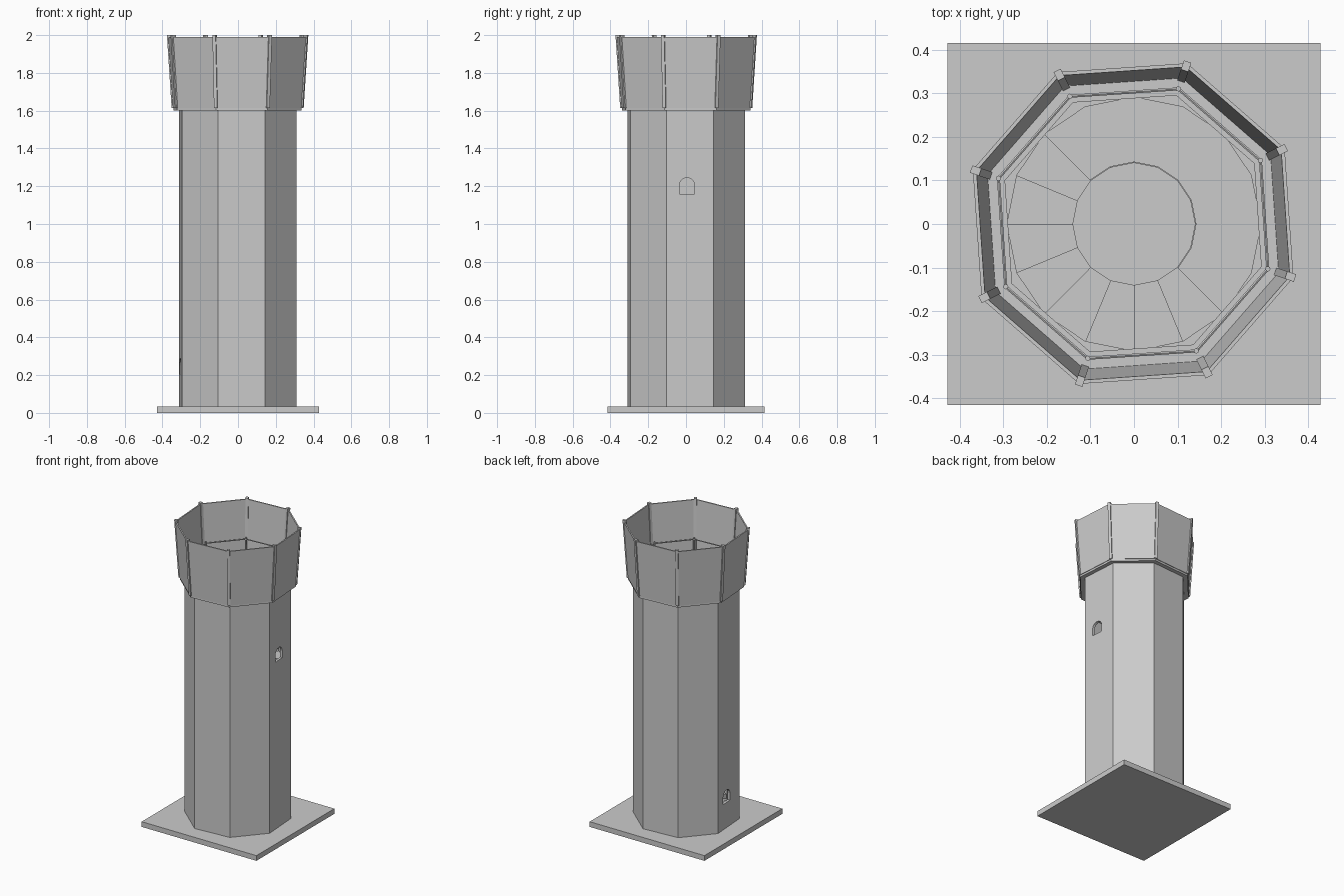
import bpy, bmesh, math
from mathutils import Vector, Matrix

if "Cube" in bpy.data.objects:
    bpy.data.objects.remove(bpy.data.objects["Cube"])

CX, CY, A0 = -0.002, 0.001, math.radians(26.4)   # tower axis and octagon twist


def make(name, bm):
    bmesh.ops.recalc_face_normals(bm, faces=bm.faces)
    me = bpy.data.meshes.new(name)
    bm.to_mesh(me)
    bm.free()
    ob = bpy.data.objects.new(name, me)
    bpy.context.collection.objects.link(ob)
    return ob


def corner(i, r, z):
    a = A0 + i * math.pi / 4
    return Vector((CX + r * math.cos(a), CY + r * math.sin(a), z))


def octagon_ring(name, profile):
    """Sweep a closed (radius, z) profile around the octagon."""
    bm = bmesh.new()
    rings = [[bm.verts.new(corner(i, r, z)) for i in range(8)] for r, z in profile]
    for k, ring in enumerate(rings):
        nxt = rings[(k + 1) % len(rings)]
        for i in range(8):
            j = (i + 1) % 8
            bm.faces.new((ring[i], ring[j], nxt[j], nxt[i]))
    return make(name, bm)


def add_bar(bm, p, q, w, sides):
    """Straight bar of radius w between two points."""
    d = q - p
    m = Matrix.Translation((p + q) / 2) @ d.to_track_quat('Z', 'Y').to_matrix().to_4x4()
    bmesh.ops.create_cone(bm, cap_ends=True, segments=sides, radius1=w, radius2=w,
                          depth=d.length, matrix=m)


def add_prism(bm, pts, vec):
    """Extrude a planar polygon along a vector."""
    f = bm.faces.new([bm.verts.new(p) for p in pts])
    ext = bmesh.ops.extrude_face_region(bm, geom=[f])
    bmesh.ops.translate(bm, vec=vec,
                        verts=[v for v in ext['geom'] if isinstance(v, bmesh.types.BMVert)])


def sector(a, b, r0, r1, z, n=1):
    angs = [math.radians(a + (b - a) * i / n) for i in range(n + 1)]
    return [(r1 * math.cos(t), r1 * math.sin(t), z) for t in angs] + \
           [(r0 * math.cos(t), r0 * math.sin(t), z) for t in reversed(angs)]


# Base plate
bm = bmesh.new()
bmesh.ops.create_cube(bm, size=1, matrix=Matrix.Translation((0, 0, 0.0175))
                      @ Matrix.Diagonal((0.856, 0.83, 0.035, 1)))
make("base_plate", bm)

# Hollow shaft
shaft = octagon_ring("tower_shaft", [(0.328, 0.03), (0.328, 1.605), (0.31, 1.605), (0.31, 0.03)])

# Arched windows cut through opposite sides
for side, zb in ((1, 1.16), (-1, 0.205)):
    bm = bmesh.new()
    w, zs = 0.04, zb + 0.045
    pts = [(-w, zb), (w, zb)] + [(w * math.cos(t), zs + w * math.sin(t))
                                 for t in (i * math.pi / 8 for i in range(9))]
    add_prism(bm, [(side * 0.22, y + 0.005, z) for y, z in pts], (side * 0.2, 0, 0))
    cutter = make("window_cutter", bm)
    cutter.hide_render = True
    cutter.hide_viewport = True
    mod = shaft.modifiers.new("window", 'BOOLEAN')
    mod.operation = 'DIFFERENCE'
    mod.solver = 'EXACT'
    mod.object = cutter

# Ledge, walkway and flared parapet wall
octagon_ring("walkway_ledge", [(0.31, 1.6), (0.358, 1.6), (0.358, 1.615), (0.31, 1.615)])
octagon_ring("parapet_wall", [(0.352, 1.613), (0.362, 1.613), (0.388, 1.99), (0.379, 1.99)])

# Slanted ribs on the parapet corners
bm = bmesh.new()
for i in range(8):
    a = A0 + i * math.pi / 4
    t = Vector((-math.sin(a), math.cos(a), 0)) * 0.009
    o = [corner(i, r, 1.615) for r in (0.344, 0.366)]
    before = set(bm.verts)
    add_prism(bm, [o[0] - t, o[1] - t, o[1] + t, o[0] + t],
              corner(i, 0.392, 2.0) - corner(i, 0.366, 1.615))
make("parapet_ribs", bm)

# Inner guard rail with corner posts
bm = bmesh.new()
for i in range(8):
    add_bar(bm, corner(i, 0.326, 1.61), corner(i, 0.326, 1.755), 0.006, 8)
    add_bar(bm, corner(i, 0.326, 1.745), corner(i + 1, 0.326, 1.745), 0.004, 6)
make("guard_rail", bm)

# Spiral stair, rising to the landing
bm = bmesh.new()
rise, top = 0.042, 1.575
for k in range(1, 37):
    b = 315 - 22.5 * (k - 1)
    z = top - rise * k
    if z > 0.06:
        add_prism(bm, sector(b - 22.5, b, 0.14, 0.292, z - 0.03), (0, 0, 0.03))
make("spiral_stair", bm)

# Half-circle landing at the top of the stair
bm = bmesh.new()
add_prism(bm, sector(-45, 135, 0.142, 0.292, top - 0.03, 8), (0, 0, 0.03))
make("stair_landing", bm)
